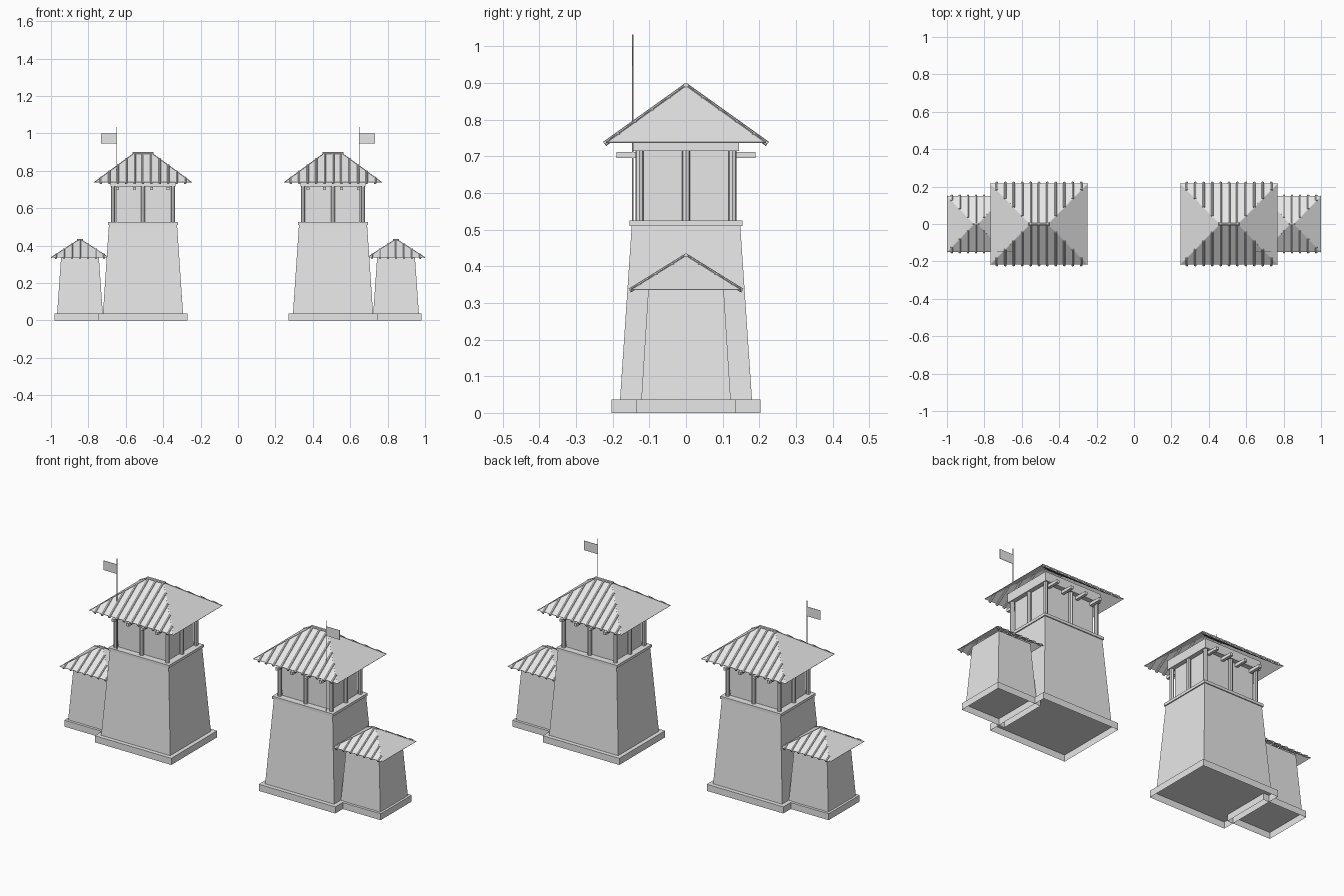
import bpy, bmesh
from mathutils import Vector

cube = bpy.data.objects.get("Cube")
if cube:
    bpy.data.objects.remove(cube, do_unlink=True)

grey = bpy.data.materials.new("stone grey")
grey.use_nodes = True
grey.diffuse_color = (0.8, 0.8, 0.8, 1)
grey.node_tree.nodes["Principled BSDF"].inputs["Base Color"].default_value = (0.8, 0.8, 0.8, 1)


def finish(bm, name):
    bmesh.ops.recalc_face_normals(bm, faces=bm.faces)
    mesh = bpy.data.meshes.new(name)
    bm.to_mesh(mesh)
    bm.free()
    mesh.materials.append(grey)
    obj = bpy.data.objects.new(name, mesh)
    bpy.context.collection.objects.link(obj)
    return obj


def add_block(bm, x, y, z0, z1, bottom, top=None):
    """Box with half sizes (x, y) at the bottom and optionally other ones at the top."""
    top = top or bottom
    verts = bmesh.ops.create_cube(bm, size=2)["verts"]
    for v in verts:
        hx, hy = top if v.co.z > 0 else bottom
        v.co = (x + v.co.x * hx, y + v.co.y * hy, z1 if v.co.z > 0 else z0)


def add_rod(bm, a, b, radius, sides=8):
    a, b = Vector(a), Vector(b)
    made = bmesh.ops.create_cone(bm, cap_ends=True, segments=sides, radius1=radius,
                                 radius2=radius, depth=(b - a).length)
    turn = Vector((0, 0, 1)).rotation_difference(b - a)
    for v in made["verts"]:
        v.co = turn @ v.co + (a + b) / 2


def block(name, x, y, z0, z1, bottom, top=None):
    bm = bmesh.new()
    add_block(bm, x, y, z0, z1, bottom, top)
    return finish(bm, name)


def hollow_base(name, x, height, half):
    """Plinth that is open underneath."""
    bm = bmesh.new()
    add_block(bm, x, 0, 0, height, half)
    under = [f for f in bm.faces if f.calc_center_median().z < height / 4]
    bmesh.ops.delete(bm, geom=under, context='FACES_ONLY')
    finish(bm, name)


def hip_roof(name, cx, hx, hy, ridge, z0, z1, ribs, gap, r):
    # thin sheet
    bm = bmesh.new()
    eave = {(i, j): bm.verts.new((cx + i * hx, j * hy, z0)) for i in (-1, 1) for j in (-1, 1)}
    top = {i: bm.verts.new((cx + i * ridge, 0, z1)) for i in (-1, 1)}
    for s in (-1, 1):
        bm.faces.new((eave[-1, s], eave[1, s], top[1], top[-1]))
        bm.faces.new((eave[s, -1], eave[s, 1], top[s]))
    sheet = finish(bm, name + "_sheet")
    solid = sheet.modifiers.new("thickness", 'SOLIDIFY')
    solid.thickness = 0.002
    solid.offset = 0

    # tile ribs down the front and back slopes, slightly past the eaves
    bm = bmesh.new()
    over = 0.025
    for k in range(ribs):
        u = (k - (ribs - 1) / 2) * gap
        t = min(1, (hx - abs(u)) / (hx - ridge))
        for s in (-1, 1):
            low = (cx + u, s * hy * (1 + over), z0 - (z1 - z0) * over)
            add_rod(bm, low, (cx + u, s * hy * (1 - t), z0 + (z1 - z0) * t), r)
    finish(bm, name + "_ribs")

    # ridge and hip poles
    bm = bmesh.new()
    add_rod(bm, (cx - ridge - r, 0, z1), (cx + ridge + r, 0, z1), r * 1.1)
    for i in (-1, 1):
        for j in (-1, 1):
            add_rod(bm, (cx + i * hx, j * hy, z0), (cx + i * ridge, 0, z1), r * 0.4, 4)
    finish(bm, name + "_ridge_poles")


for s, side in ((1, "left"), (-1, "right")):
    # main tower
    x = s * 0.508
    hollow_base(side + "_tower_base", x, 0.037, (0.237, 0.203))
    block(side + "_tower_body", x, 0, 0.037, 0.512, (0.214, 0.18), (0.182, 0.148))
    block(side + "_tower_ledge", x, 0, 0.51, 0.525, (0.188, 0.154))
    block(side + "_lookout_walls", x, 0, 0.525, 0.72, (0.15, 0.117))
    block(side + "_lookout_top_beam", x, 0, 0.715, 0.765, (0.175, 0.144))

    # lookout posts around the walls
    bm = bmesh.new()
    for i in (-1, 0, 1):
        for j in (-1, 0, 1):
            if i or j:
                add_rod(bm, (x + i * 0.16, j * 0.127, 0.525), (x + i * 0.16, j * 0.127, 0.72), 0.011)
    finish(bm, side + "_lookout_posts")

    # joists poking out under the eaves
    bm = bmesh.new()
    for k in (-1.5, -0.5, 0.5, 1.5):
        add_block(bm, x + k * 0.09, 0, 0.696, 0.712, (0.008, 0.19))
    finish(bm, side + "_joists")
    hip_roof(side + "_tower_roof", x, 0.26, 0.217, 0.048, 0.738, 0.893, 11, 0.045, 0.007)

    # flag on its pole
    bm = bmesh.new()
    add_rod(bm, (s * 0.648, -0.145, 0.525), (s * 0.648, -0.145, 1.033), 0.002)
    finish(bm, side + "_flag_pole")
    block(side + "_flag", s * 0.69, -0.145, 0.947, 1.0, (0.042, 0.001))

    # side annex
    x = s * 0.845
    hollow_base(side + "_annex_base", x, 0.036, (0.135, 0.137))
    block(side + "_annex_body", x, 0, 0.036, 0.352, (0.122, 0.122), (0.1, 0.102))
    hip_roof(side + "_annex_roof", x, 0.154, 0.15, 0.01, 0.336, 0.429, 7, 0.043, 0.006)
